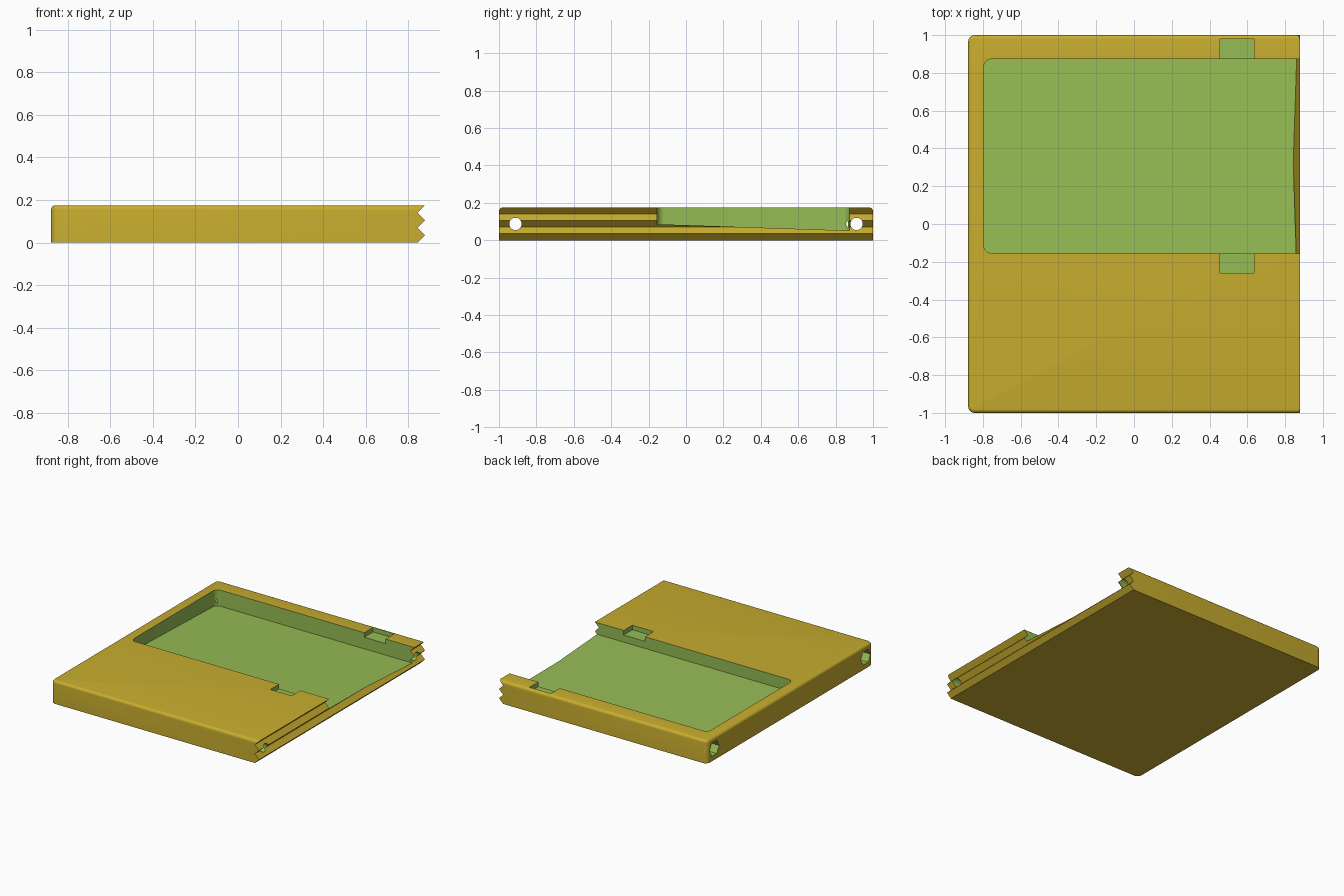
import bpy, bmesh, math
from mathutils import Matrix

if "Cube" in bpy.data.objects:
    bpy.data.objects.remove(bpy.data.objects["Cube"])


def material(name, color):
    m = bpy.data.materials.new(name)
    m.diffuse_color = (*color, 1)
    m.use_nodes = True
    m.node_tree.nodes["Principled BSDF"].inputs["Base Color"].default_value = m.diffuse_color
    return m


MATS = [material("yellow", (0.578, 0.418, 0.028)),
        material("green", (0.305, 0.503, 0.089))]


def make_object(name, bm, index):
    bmesh.ops.recalc_face_normals(bm, faces=bm.faces)
    for f in bm.faces:
        f.material_index = index
    me = bpy.data.meshes.new(name)
    bm.to_mesh(me)
    bm.free()
    ob = bpy.data.objects.new(name, me)
    bpy.context.collection.objects.link(ob)
    for m in MATS:
        me.materials.append(m)
    return ob


def prism(points, vec):
    bm = bmesh.new()
    face = bm.faces.new([bm.verts.new(p) for p in points])
    new = bmesh.ops.extrude_face_region(bm, geom=[face])["geom"]
    bmesh.ops.translate(bm, vec=vec,
                        verts=[v for v in new if isinstance(v, bmesh.types.BMVert)])
    return bm


def bevel(bm, test, width, segments):
    edges = [e for e in bm.edges if all(test(v.co) for v in e.verts)]
    bmesh.ops.bevel(bm, geom=edges, offset=width, segments=segments,
                    profile=0.5, affect='EDGES', clamp_overlap=True)


# Body: side profile with zigzag mating edge, extruded along y
X, Y, H = 0.878, 1.0, 0.175
step = H / 5
zigzag = [(X - (step if i % 2 == 0 else 0), i * step) for i in range(6)]
profile = [(-X, 0)] + zigzag + [(-X, H)]
bm = prism([(x, -Y, z) for x, z in profile], (0, 2 * Y, 0))
corners = [e for e in bm.edges if all(v.co.x < -X + 1e-4 for v in e.verts)
           and abs(e.verts[0].co.z - e.verts[1].co.z) > 0.1]
bmesh.ops.bevel(bm, geom=corners, offset=0.035, segments=6, profile=0.5, affect='EDGES')
rim = [e for e in bm.edges if all(v.co.z > H - 1e-4 for v in e.verts)
       and not all(v.co.x > X - 1e-4 for v in e.verts)]
bmesh.ops.bevel(bm, geom=rim, offset=0.02, segments=5, profile=0.5, affect='EDGES')
body = make_object("tray_body", bm, 0)

cutters = []

# Pocket with sloping floor, open on the zigzag side
y0, y1 = -0.155, 0.873
bm = prism([(-0.795, y0, 0.086), (-0.795, y1, 0.052), (-0.795, y1, 0.4), (-0.795, y0, 0.4)],
           (2, 0, 0))
corners = [e for e in bm.edges if all(v.co.x < -0.79 for v in e.verts)
           and abs(e.verts[0].co.y - e.verts[1].co.y) < 1e-4]
bmesh.ops.bevel(bm, geom=corners, offset=0.04, segments=6, profile=0.5, affect='EDGES')
cutters.append(make_object("pocket_cutter", bm, 1))

# Shallow finger notches either side of the pocket
bm = prism([(0.455, -0.26, 0.14), (0.635, -0.26, 0.14),
            (0.635, 0.98, 0.14), (0.455, 0.98, 0.14)], (0, 0, 0.2))
cutters.append(make_object("notch_cutter", bm, 1))


# Lengthwise bolt holes with wider recess at the closed end
def bore(name, sides, radius, xa, xb, y):
    bm = bmesh.new()
    bmesh.ops.create_cone(bm, cap_ends=True, segments=sides, radius1=radius, radius2=radius,
                          depth=xb - xa, matrix=Matrix.Translation(((xa + xb) / 2, y, H / 2))
                          @ Matrix.Rotation(math.pi / 2, 4, 'Y'))
    return make_object(name, bm, 1)


for y in (-0.912, 0.912):
    cutters.append(bore("bolt_hole_cutter", 24, 0.033, -1.2, 1.2, y))
    cutters.append(bore("bolt_recess_cutter", 6, 0.058, -1.2, -X + 0.1, y))

bpy.context.view_layer.objects.active = body
body.select_set(True)
for c in cutters:
    mod = body.modifiers.new("cut", 'BOOLEAN')
    mod.operation = 'DIFFERENCE'
    mod.solver = 'EXACT'
    mod.object = c
    bpy.ops.object.modifier_apply(modifier=mod.name)
for c in cutters:
    bpy.data.objects.remove(c)
bpy.ops.object.shade_smooth_by_angle(angle=math.radians(30))
